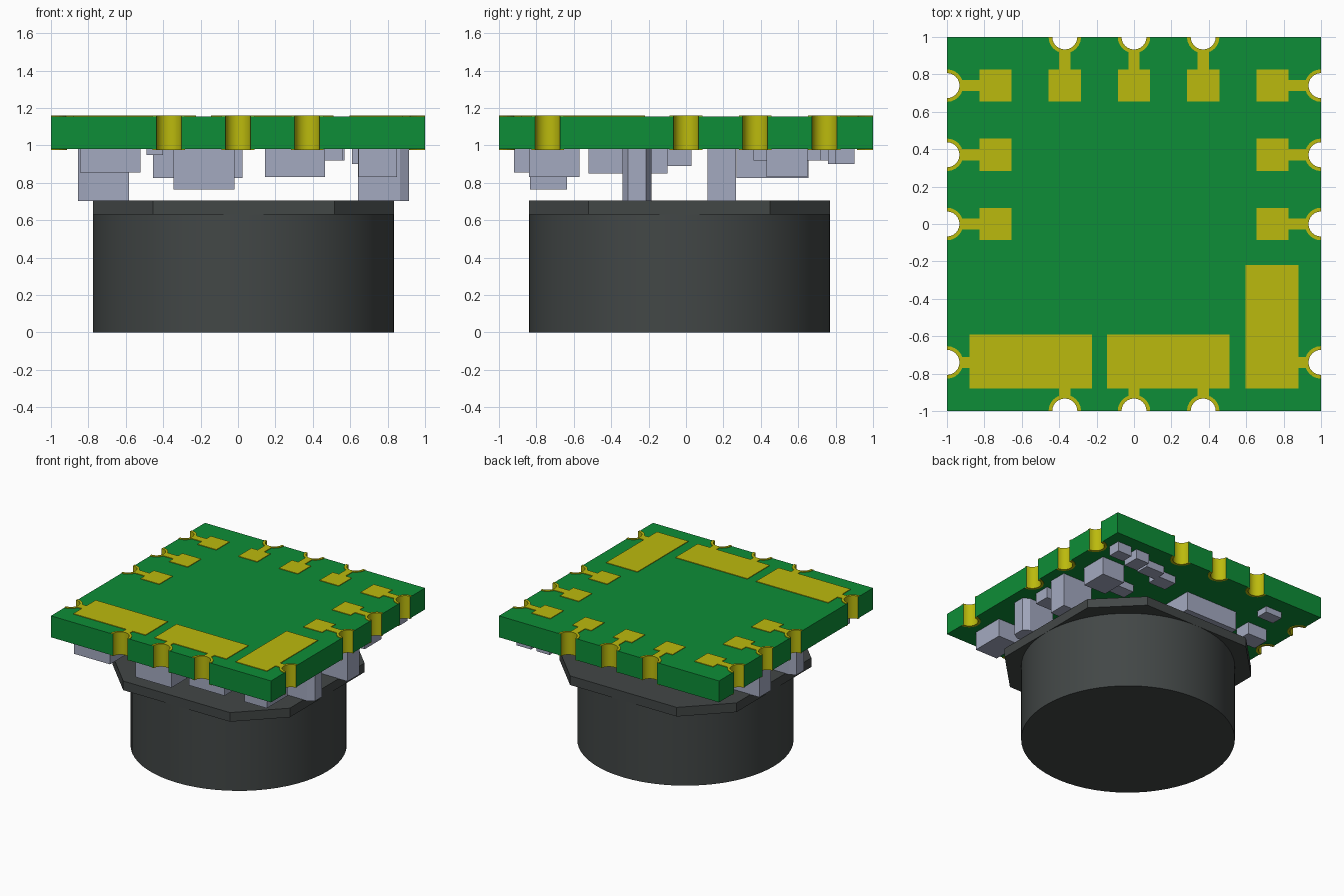
import bpy, bmesh, math
from mathutils import Vector

if "Cube" in bpy.data.objects:
    bpy.data.objects.remove(bpy.data.objects["Cube"])


def material(name, rgb):
    m = bpy.data.materials.new(name)
    m.diffuse_color = (*rgb, 1)
    m.use_nodes = True
    m.node_tree.nodes["Principled BSDF"].inputs["Base Color"].default_value = (*rgb, 1)
    return m


GREEN = material("board green", (0.004, 0.27, 0.038))
GOLD = material("pad gold", (0.50, 0.49, 0.004))
BLACK = material("housing black", (0.055, 0.063, 0.062))
GREY = material("component grey", (0.37, 0.40, 0.53))


def prism(name, outlines, z0, z1, mats, gold_edges=()):
    """Extrude one or more counter-clockwise outlines between two heights."""
    bm = bmesh.new()
    for pts in outlines:
        low = [bm.verts.new((p[0], p[1], z0)) for p in pts]
        top = [bm.verts.new((p[0], p[1], z1)) for p in pts]
        bm.faces.new(low[::-1])
        bm.faces.new(top)
        for i in range(len(pts)):
            j = (i + 1) % len(pts)
            f = bm.faces.new((low[i], low[j], top[j], top[i]))
            f.material_index = 1 if i in gold_edges else 0
    bmesh.ops.recalc_face_normals(bm, faces=bm.faces)
    me = bpy.data.meshes.new(name)
    bm.to_mesh(me)
    bm.free()
    for m in mats:
        me.materials.append(m)
    ob = bpy.data.objects.new(name, me)
    bpy.context.collection.objects.link(ob)
    return ob


def smooth(ob):
    bpy.ops.object.select_all(action="DESELECT")
    ob.select_set(True)
    bpy.context.view_layer.objects.active = ob
    bpy.ops.object.shade_smooth_by_angle(angle=math.radians(30))


def rect(x0, x1, y0, y1):
    return [(x0, y0), (x1, y0), (x1, y1), (x0, y1)]


def arc(c, t, d, r, n=12):
    return [c + r * (-math.cos(math.pi * i / n) * t + math.sin(math.pi * i / n) * d)
            for i in range(n + 1)]


# Board outline with half-round plated notches, and the pads joined to them
HOLE, RING = 0.067, 0.087
BOARD_LOW, BOARD_TOP = 0.98, 1.156
sides = [((1, 0), (-0.37, 0, 0.37)), ((0, 1), (-0.74, 0, 0.37, 0.74)),
         ((-1, 0), (-0.37, 0, 0.37)), ((0, -1), (-0.74, -0.37, 0, 0.74))]
outline, plated, rings, pads = [], set(), [], []
for direction, stops in sides:
    t = Vector(direction)
    d = Vector((-t.y, t.x))
    outline.append(-t - d)
    for s in stops:
        c = t * s - d
        notch = arc(c, t, d, HOLE)
        plated.update(range(len(outline), len(outline) + len(notch) - 1))
        outline += notch
        rings.append(notch + arc(c, t, d, RING)[::-1])

        def strip(half, a, b):
            return [c - half * t + a * d, c + half * t + a * d,
                    c + half * t + b * d, c - half * t + b * d]
        if c.y < -0.5:
            pads.append(strip(0.03, 0.075, 0.13))
        else:
            pads.append(strip(0.03, 0.075, 0.18))
            pads.append(strip(0.086, 0.175, 0.345))

smooth(prism("circuit_board", [outline], BOARD_LOW, BOARD_TOP, [GREEN, GOLD], plated))

# Large solder pads
pads += [rect(-0.88, -0.225, -0.88, -0.59), rect(-0.145, 0.51, -0.88, -0.59),
         rect(0.595, 0.88, -0.88, -0.22)]
prism("top_pads", pads, BOARD_TOP, 1.161, [GOLD])
prism("top_notch_rings", rings, BOARD_TOP, 1.161, [GOLD])
prism("bottom_notch_rings", rings, 0.975, BOARD_LOW, [GOLD])

# Round housing hanging below the board, with a chamfered square flange
CX, CY, R, FLAT = 0.03, -0.035, 0.805, 0.485
circle = [(CX + R * math.cos(a), CY + R * math.sin(a))
          for a in (2 * math.pi * i / 64 for i in range(64))]
smooth(prism("round_housing", [circle], 0, 0.64, [BLACK]))
flange = [(CX + x, CY + y) for x, y in
          [(-FLAT, -R), (FLAT, -R), (R, -FLAT), (R, FLAT),
           (FLAT, R), (-FLAT, R), (-R, FLAT), (-R, -FLAT)]]
prism("housing_flange", [flange], 0.63, 0.705, [BLACK])

# Terminals joining the housing to the board, mirrored across the housing
for side, label in ((1, "left"), (-1, "right")):
    for y0, y1, cut, place in ((-0.34, -0.185, 0.05, "front"), (0.115, 0.268, 0, "back")):
        a, b = 0.612, 0.885
        shape = [(a, y0), (b - cut, y0), (b, y0 + cut * 0.6), (b, y1 - cut * 0.6),
                 (b - cut, y1), (a, y1)] if cut else rect(a, b, y0, y1)
        shape = [(CX + side * x, y) for x, y in shape]
        prism(f"{label}_{place}_terminal", [shape[::side]], 0.703, BOARD_LOW, [GREY])

# Surface components under the board: x range, y range, lowest z
parts = {
    "front_right_block": (-0.845, -0.52, -0.92, -0.57, 0.855),
    "front_centre_block": (-0.345, -0.02, -0.835, -0.635, 0.765),
    "front_left_block": (0.145, 0.465, -0.84, -0.57, 0.83),
    "corner_block": (0.645, 0.85, -0.84, -0.57, 0.83),
    "controller_chip": (-0.455, 0.025, 0.27, 0.655, 0.825),
    "middle_chip": (0.15, 0.45, -0.52, -0.10, 0.85),
    "back_left_block": (0.645, 0.85, 0.43, 0.65, 0.83),
    "side_block": (0.72, 0.88, -0.10, 0.03, 0.89),
    "small_block_a": (0.78, 0.91, 0.80, 0.90, 0.90),
    "small_block_b": (0.61, 0.73, 0.76, 0.90, 0.90),
    "small_block_c": (0.40, 0.57, 0.72, 0.83, 0.92),
    "small_block_d": (0.24, 0.40, 0.65, 0.77, 0.92),
    "small_block_e": (0.40, 0.56, 0.36, 0.47, 0.92),
    "small_block_f": (-0.80, -0.62, 0.46, 0.60, 0.88),
    "small_block_g": (-0.72, -0.57, 0.77, 0.87, 0.93),
    "small_block_h": (-0.49, -0.40, -0.20, -0.07, 0.95),
}
for name, (x0, x1, y0, y1, z) in parts.items():
    prism(name, [rect(x0, x1, y0, y1)], z, BOARD_LOW, [GREY])
